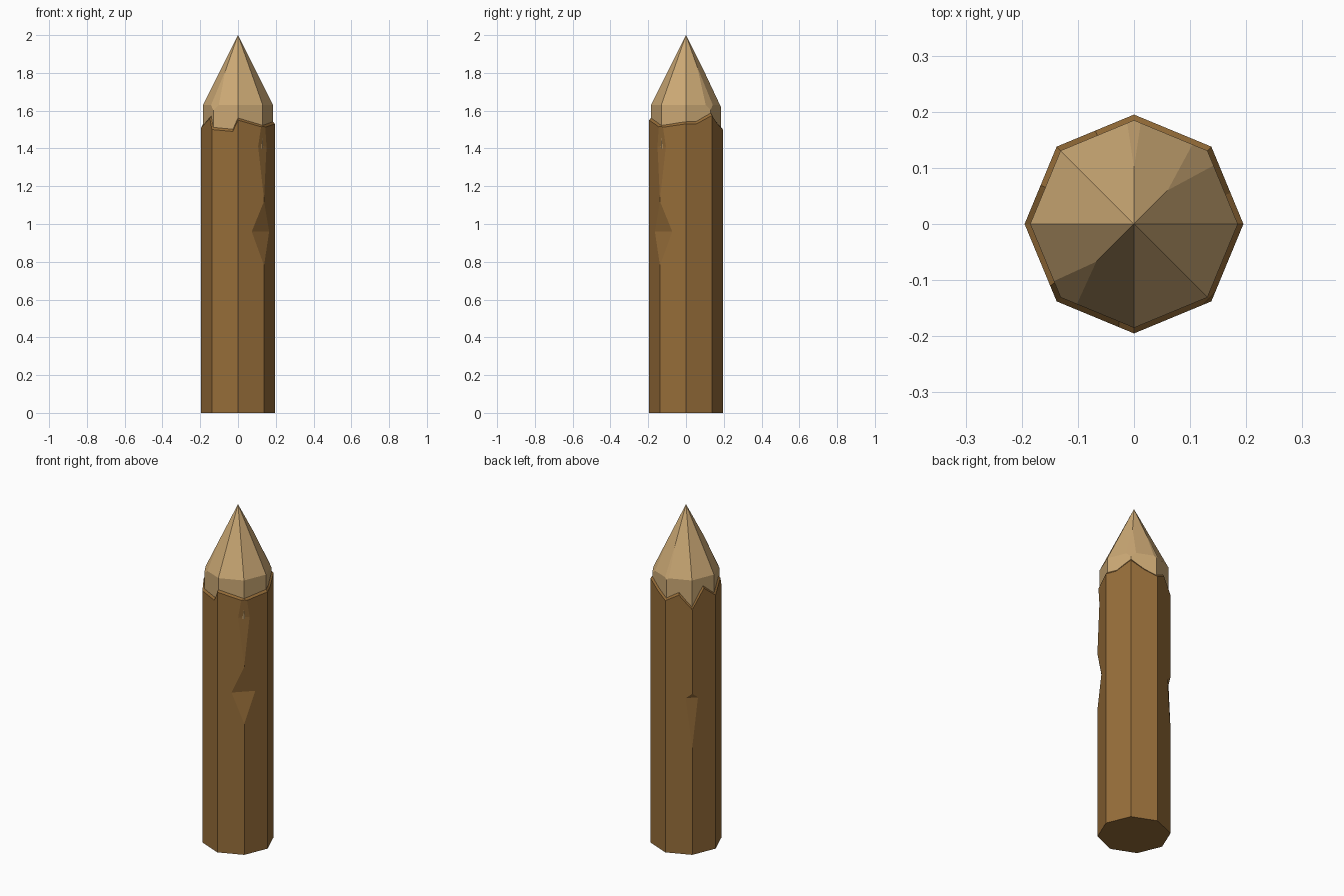
import bpy, bmesh
from math import cos, sin, radians
from mathutils import Vector

if "Cube" in bpy.data.objects:
    bpy.data.objects.remove(bpy.data.objects["Cube"])

SIDES = 8
BARK_R, WOOD_R = 0.195, 0.185


def material(name, srgb):
    lin = [((c / 255 + 0.055) / 1.055) ** 2.4 for c in srgb] + [1]
    m = bpy.data.materials.new(name)
    m.use_nodes = True
    m.diffuse_color = lin
    m.node_tree.nodes["Principled BSDF"].inputs["Base Color"].default_value = lin
    return m


def add_object(name, bm, mat=None):
    bmesh.ops.recalc_face_normals(bm, faces=bm.faces)
    mesh = bpy.data.meshes.new(name)
    bm.to_mesh(mesh)
    bm.free()
    ob = bpy.data.objects.new(name, mesh)
    bpy.context.collection.objects.link(ob)
    if mat:
        mesh.materials.append(mat)
    return ob


def polar(r, deg, z=0):
    return Vector((r * cos(radians(deg)), r * sin(radians(deg)), z))


def skin(bm, low, high):
    for i in range(len(low)):
        j = (i + 1) % len(low)
        bm.faces.new((low[i], low[j], high[j], high[i]))


def fan(bm, ring, centre):
    tip = bm.verts.new(centre)
    for i, v in enumerate(ring):
        bm.faces.new((v, ring[(i + 1) % len(ring)], tip))


bark = material("bark brown", (150, 109, 57))
wood = material("bare wood tan", (204, 169, 117))

# Bark: octagonal post with a ragged upper rim.
# Each side: corner height, position of the mid point, mid point height
RIM = [(1.53, 0.4, 1.53), (1.575, 0.5, 1.53), (1.50, 0.5, 1.54), (1.46, 0.5, 1.57),
       (1.51, 0.8, 1.56), (1.50, 0.8, 1.49), (1.55, 0.5, 1.53), (1.51, 0.5, 1.52)]
bm = bmesh.new()
base, rim, lip = [], [], []
for i, (corner_z, t, mid_z) in enumerate(RIM):
    a, b = polar(1, i * 45), polar(1, i * 45 + 45)
    for p, z in ((a, corner_z), (a.lerp(b, t), mid_z)):
        base.append(bm.verts.new(p * BARK_R))
        rim.append(bm.verts.new(p * BARK_R + Vector((0, 0, z))))
        lip.append(bm.verts.new(p * 0.178 + Vector((0, 0, z + 0.02))))
bm.faces.new(base[::-1])
skin(bm, base, rim)
skin(bm, rim, lip)
fan(bm, lip, (0, 0, 1.45))
bark_post = add_object("bark_post", bm, bark)


# Wedge-shaped axe notches across the corners of the post
def notch(deg, inner_r, low, mid, high):
    bm = bmesh.new()
    reach = 3
    profile = [(inner_r, mid)]
    for end in (low, high):
        profile.append((inner_r + (BARK_R - inner_r) * reach, mid + (end - mid) * reach))
    side = polar(0.2, deg + 90)
    ends = [[bm.verts.new(polar(r, deg, z) + side * s) for r, z in profile] for s in (-1, 1)]
    skin(bm, *ends)
    for e in ends:
        bm.faces.new(e)
    cutter = add_object("notch_cutter", bm)
    cutter.hide_render = True
    mod = bark_post.modifiers.new("notch", "BOOLEAN")
    mod.operation, mod.solver, mod.object = "DIFFERENCE", "EXACT", cutter
    bpy.context.view_layer.objects.active = bark_post
    bpy.ops.object.modifier_apply(modifier=mod.name)
    bpy.data.objects.remove(cutter)


notch(-45, 0.168, 0.78, 0.96, 1.12)
notch(-45, 0.182, 1.13, 1.41, 1.62)
notch(135, 0.181, 0.64, 0.93, 0.96)

# Sharpened point: short collar and an eight-sided cone
bm = bmesh.new()
collar = [[bm.verts.new(polar(r, i * 45, z)) for i in range(SIDES)]
          for r, z in ((WOOD_R, 1.40), (WOOD_R, 1.63))]
bm.faces.new(collar[0][::-1])
skin(bm, *collar)
fan(bm, collar[1], (0, 0, 2))

# Flat carving facets on some corners of the point
for deg, top_r, base_r in ((225, 0.095, 0.173), (45, 0.085, 0.174), (90, 0.10, 0.180)):
    top_z = 2 - 0.37 * top_r / WOOD_R
    point = polar(top_r, deg, top_z)
    normal = polar(top_z - 1.63, deg, base_r - top_r)
    cut = bmesh.ops.bisect_plane(bm, geom=bm.verts[:] + bm.edges[:] + bm.faces[:],
                                 plane_co=point, plane_no=normal, clear_outer=True)
    bmesh.ops.holes_fill(bm, edges=[e for e in bm.edges if e.is_boundary])
add_object("sharpened_point", bm, wood)
